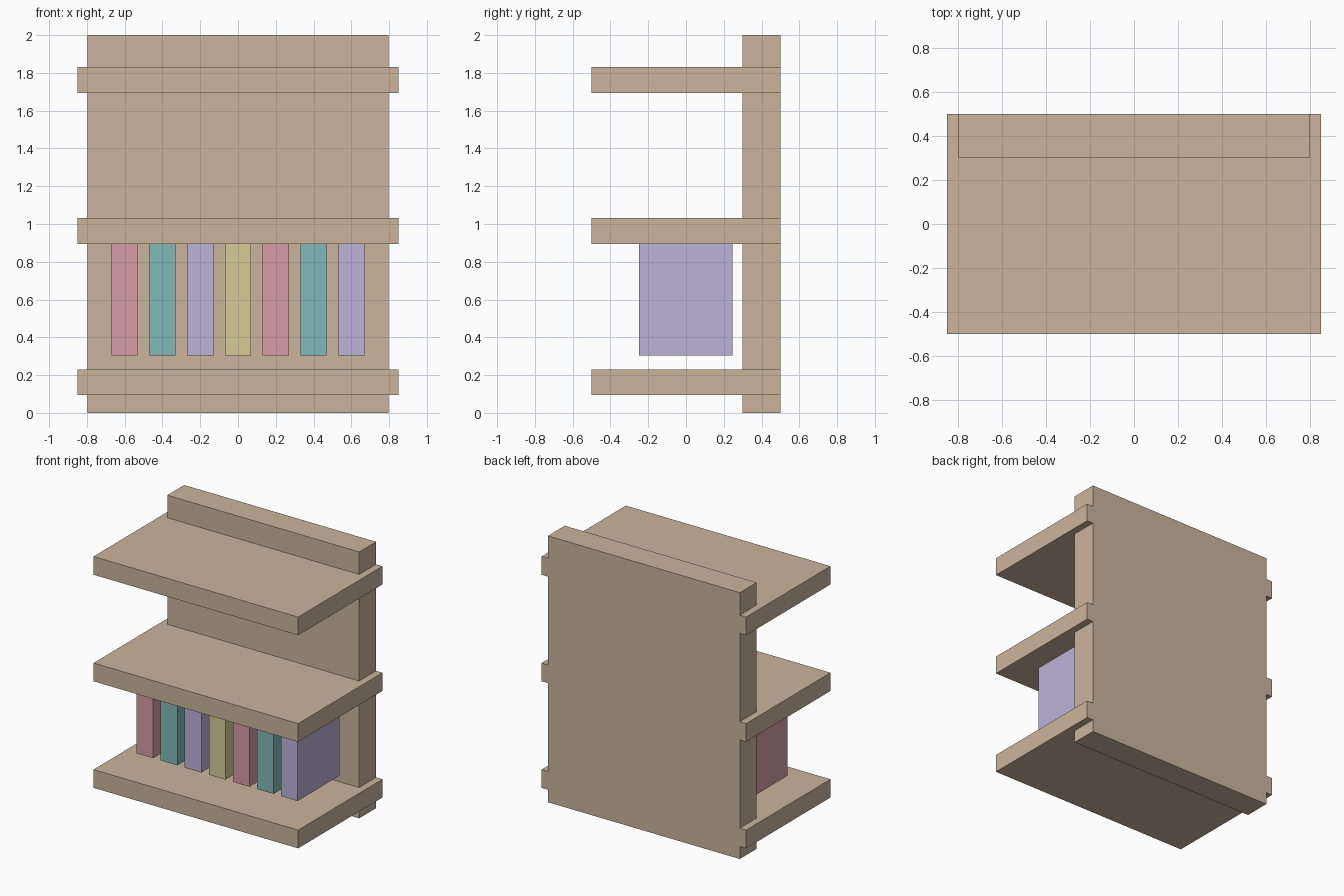
import bpy

if "Cube" in bpy.data.objects:
    bpy.data.objects.remove(bpy.data.objects["Cube"])


def material(name, rgb):
    m = bpy.data.materials.new(name)
    m.diffuse_color = (*rgb, 1.0)
    m.use_nodes = True
    m.node_tree.nodes["Principled BSDF"].inputs["Base Color"].default_value = m.diffuse_color
    return m


def box(name, x, y, z, mat):
    """Box from (min, max) pairs on each axis."""
    mesh = bpy.data.meshes.new(name)
    verts = [(a, b, c) for a in x for b in y for c in z]
    faces = [(0, 1, 3, 2), (4, 6, 7, 5), (0, 4, 5, 1),
             (2, 3, 7, 6), (0, 2, 6, 4), (1, 5, 7, 3)]
    mesh.from_pydata(verts, [], faces)
    mesh.materials.append(mat)
    obj = bpy.data.objects.new(name, mesh)
    bpy.context.collection.objects.link(obj)
    return obj


wood = material("wood", (0.60, 0.46, 0.34))
pink = material("pink", (0.68, 0.34, 0.38))
teal = material("teal", (0.22, 0.48, 0.48))
lilac = material("lilac", (0.50, 0.45, 0.69))
yellow = material("yellow", (0.68, 0.60, 0.32))

# Back panel
box("back_panel", (-0.797, 0.797), (0.3, 0.5), (0.0, 2.0), wood)

# Three shelves, slightly wider than the panel
for i, z in enumerate((0.094, 0.894, 1.694)):
    box(f"shelf_{i + 1}", (-0.85, 0.85), (-0.5, 0.5), (z, z + 0.137), wood)

# Row of books, tops tucked just into the middle shelf
for i, mat in enumerate((pink, teal, lilac, yellow, pink, teal, lilac)):
    x = (i - 3) * 0.2
    box(f"book_{i + 1}", (x - 0.069, x + 0.069), (-0.248, 0.246), (0.305, 0.9), mat)
